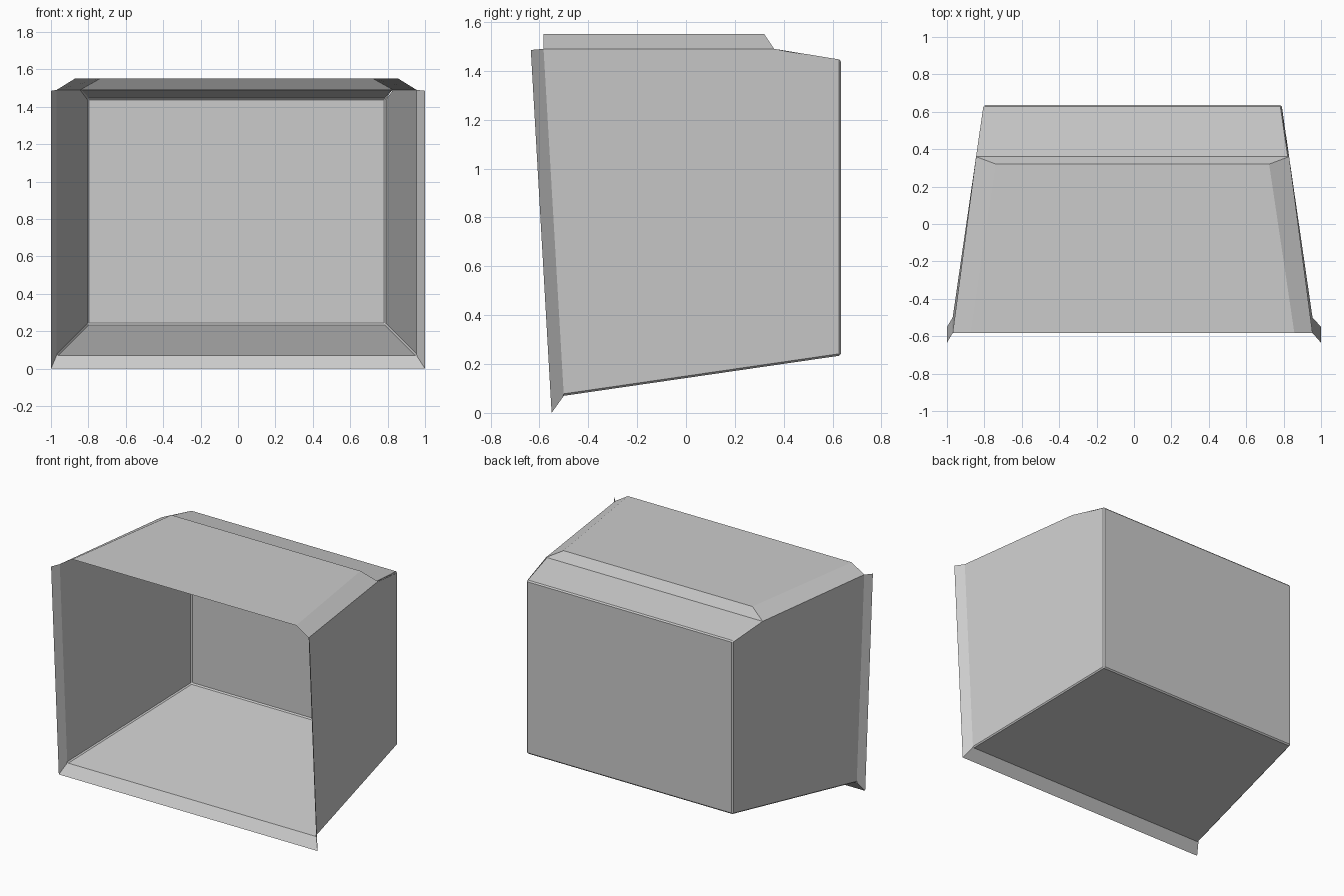
import bpy
import bmesh

cube = bpy.data.objects.get("Cube")
if cube:
    bpy.data.objects.remove(cube, do_unlink=True)

# One matte grey for the whole shell
GREY = (0.6, 0.6, 0.6, 1.0)
grey = bpy.data.materials.new("light_grey")
grey.use_nodes = True
grey.diffuse_color = GREY
grey.node_tree.nodes["Principled BSDF"].inputs["Base Color"].default_value = GREY

# Corner points of one half: half width, y, z
CENTRE = -0.0075
points = {
    "back_low": (0.797, 0.635, 0.235),
    "back_high": (0.797, 0.635, 1.445),
    "step": (0.837, 0.36, 1.49),
    "front_high": (0.962, -0.583, 1.49),
    "front_low": (0.962, -0.50, 0.07),
    "roof_back": (0.73, 0.32, 1.55),
    "roof_front": (0.865, -0.583, 1.55),
    "lip_high": (1.0, -0.635, 1.485),
    "lip_low": (1.0, -0.55, 0.0),
}

bm = bmesh.new()
verts = {}
for name, (x, y, z) in points.items():
    shift = 0 if name.startswith("lip") else CENTRE
    for side in (-1, 1):
        verts[name, side] = bm.verts.new((side * x + shift, y, z))


def across(low, high):
    """Panel spanning from the right side to the left side."""
    return bm.faces.new([verts[low, -1], verts[low, 1], verts[high, 1], verts[high, -1]])


def on_sides(*names):
    """Same panel on both sides."""
    for side in (-1, 1):
        bm.faces.new([verts[n, side] for n in names])


# Back panel, floor and sloping rear shelf
across("back_low", "back_high")
across("front_low", "back_low")
across("back_high", "step")
# Raised roof with its rear and side slopes
across("step", "roof_back")
across("roof_back", "roof_front")
on_sides("step", "roof_back", "roof_front", "front_high")
# Side walls
on_sides("back_low", "back_high", "step", "front_high", "front_low")
# Flared lip round the opening
across("lip_low", "front_low")
on_sides("front_low", "front_high", "lip_high", "lip_low")

# Narrow chamfers on the back, floor and shelf edges
pairs = [("back_low", "back_high"), ("back_low", "front_low"), ("back_high", "step")]
edges = [bm.edges.get((verts[a, s], verts[b, s])) for a, b in pairs for s in (-1, 1)]
edges += [bm.edges.get((verts[n, -1], verts[n, 1])) for n in ("back_low", "back_high")]
bmesh.ops.bevel(bm, geom=edges, offset=0.008, segments=1, affect="EDGES", profile=0.5)

# Turn all faces outward
bmesh.ops.recalc_face_normals(bm, faces=bm.faces)
bm.normal_update()
back_panel = max(bm.faces, key=lambda f: f.calc_center_median().y)
if back_panel.normal.y < 0:
    bmesh.ops.reverse_faces(bm, faces=bm.faces)

mesh = bpy.data.meshes.new("open_housing_shell")
bm.to_mesh(mesh)
bm.free()
mesh.materials.append(grey)
shell = bpy.data.objects.new("open_housing_shell", mesh)
bpy.context.collection.objects.link(shell)
